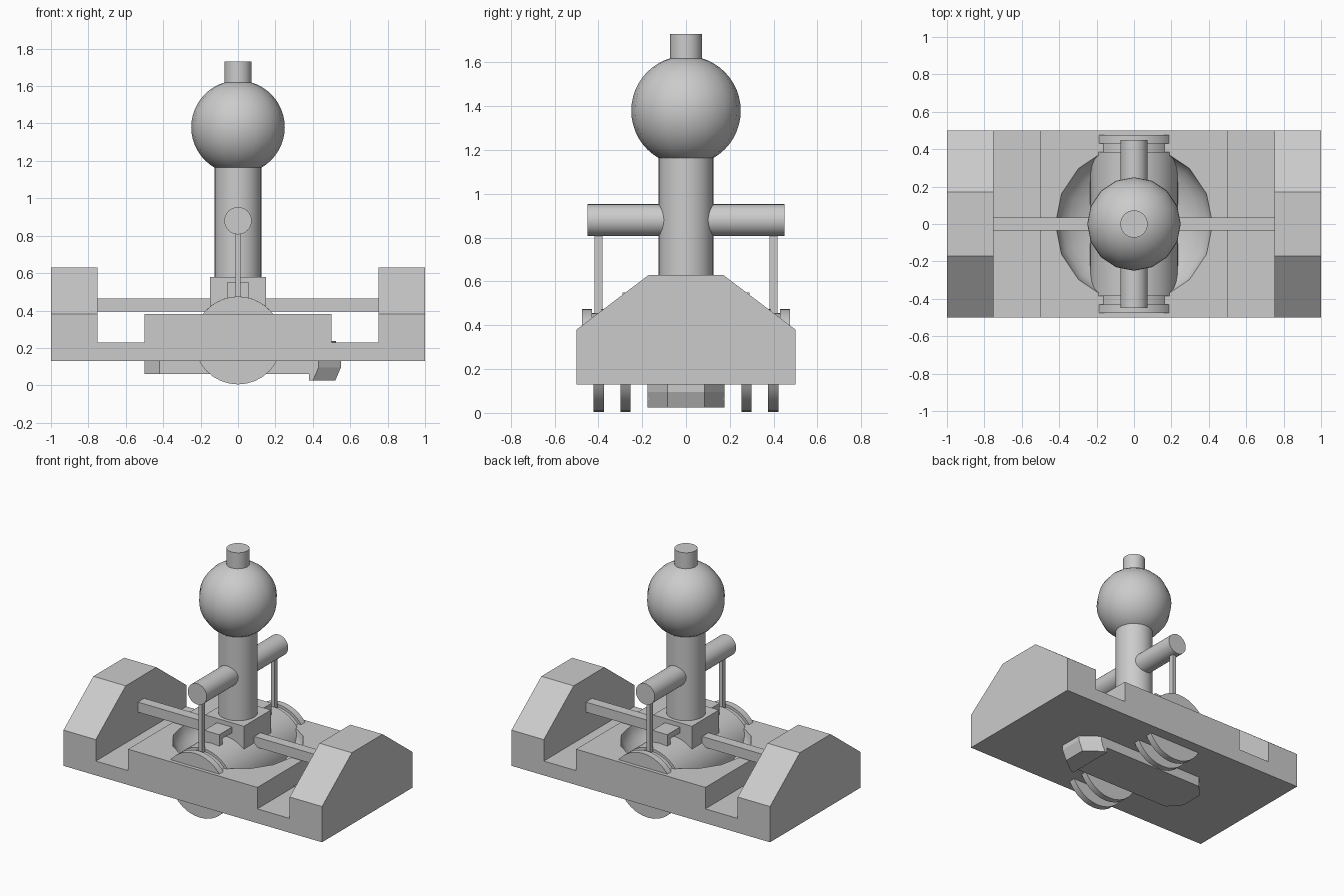
import bpy, bmesh, math
from mathutils import Matrix, Vector

cube = bpy.data.objects.get("Cube")
if cube:
    bpy.data.objects.remove(cube, do_unlink=True)

grey = bpy.data.materials.new("light_grey")
grey.use_nodes = True
grey.diffuse_color = (0.6, 0.6, 0.6, 1)
grey.node_tree.nodes["Principled BSDF"].inputs["Base Color"].default_value = (0.6, 0.6, 0.6, 1)


def finish(name, bm, smooth=False):
    bmesh.ops.recalc_face_normals(bm, faces=bm.faces[:])
    mesh = bpy.data.meshes.new(name)
    bm.to_mesh(mesh)
    bm.free()
    mesh.materials.append(grey)
    obj = bpy.data.objects.new(name, mesh)
    bpy.context.collection.objects.link(obj)
    if smooth:
        shade(obj)
    return obj


def shade(obj):
    bpy.ops.object.select_all(action="DESELECT")
    obj.select_set(True)
    bpy.context.view_layer.objects.active = obj
    bpy.ops.object.shade_smooth_by_angle(angle=math.radians(35))


def loft(name, ring_a, ring_b, smooth=False):
    """Close two matching rings of 3D points into a solid."""
    bm = bmesh.new()
    a = [bm.verts.new(p) for p in ring_a]
    b = [bm.verts.new(p) for p in ring_b]
    bm.faces.new(a)
    bm.faces.new(b)
    for i in range(len(a)):
        j = (i + 1) % len(a)
        bm.faces.new((a[i], a[j], b[j], b[i]))
    return finish(name, bm, smooth)


def box(name, x, y, z):
    plan = [(x[0], y[0]), (x[1], y[0]), (x[1], y[1]), (x[0], y[1])]
    return loft(name, [(*p, z[0]) for p in plan], [(*p, z[1]) for p in plan])


def prism_y(name, profile, y0, y1, smooth=False):
    return loft(name, [(x, y0, z) for x, z in profile], [(x, y1, z) for x, z in profile], smooth)


def cylinder(name, radius, start, end, segments=32):
    start, end = Vector(start), Vector(end)
    axis = end - start
    bm = bmesh.new()
    bmesh.ops.create_cone(bm, cap_ends=True, segments=segments, radius1=radius, radius2=radius,
                          depth=axis.length)
    turn = axis.to_track_quat("Z", "Y").to_matrix().to_4x4()
    bm.transform(Matrix.Translation((start + end) / 2) @ turn)
    return finish(name, bm, True)


def sphere(name, radius, center, u=16, v=24, flat=1.0, smooth=True):
    bm = bmesh.new()
    bmesh.ops.create_uvsphere(bm, u_segments=u, v_segments=v, radius=radius)
    bm.transform(Matrix.Translation(center) @ Matrix.Diagonal((1, 1, flat, 1)))
    return finish(name, bm, smooth)


def segment(radius, chord, sign, center=0.24, steps=12):
    """Part of a disc above (sign 1) or below (sign -1) the height chord."""
    half = math.acos((chord - center) * sign / radius)
    angles = [half * (2 * i / steps - 1) for i in range(steps + 1)]
    return [(radius * math.sin(a), center + sign * radius * math.cos(a)) for a in angles]


# Base with stepped notches
step = [(-0.75, 0.23), (-0.5, 0.23), (-0.5, 0.38)]
profile = [(-0.75, 0.13)] + step + [(-x, z) for x, z in reversed(step)] + [(0.75, 0.13)]
base = prism_y("base", profile, -0.5, 0.5)

# Round dish sunk into the base
cutter = sphere("dish_cutter", 0.42, (0, 0, 0.38), 16, 16, 0.48, False)
cutter.hide_render = True
cut = base.modifiers.new("dish", "BOOLEAN")
cut.operation = "DIFFERENCE"
cut.solver = "EXACT"
cut.object = cutter
bpy.context.view_layer.objects.active = base
bpy.ops.object.modifier_apply(modifier="dish")
bpy.data.objects.remove(cutter, do_unlink=True)
shade(base)

# Sloped end blocks
end = [(-0.5, 0.13), (-0.5, 0.38), (-0.17, 0.63), (0.17, 0.63), (0.5, 0.38), (0.5, 0.13)]
for name, s in (("left", 1), ("right", -1)):
    loft(name + "_end_block", [(s * 0.75, y, z) for y, z in end], [(s, y, z) for y, z in end])

# Cross rail, drum and column foot
box("cross_rail", (-0.75, 0.75), (-0.035, 0.035), (0.395, 0.465))
prism_y("drum", segment(0.235, 0.17, 1, steps=24), -0.385, 0.385, True)
box("column_foot", (-0.15, 0.15), (-0.15, 0.15), (0.42, 0.58))

# Column, ball and cap
cylinder("column", 0.125, (0, 0, 0.57), (0, 0, 1.18))
sphere("ball", 0.25, (0, 0, 1.38))
cylinder("cap", 0.073, (0, 0, 1.58), (0, 0, 1.73))

# Parts repeated at front and back
for side, s in (("front", -1), ("back", 1)):
    def at(a, b):
        return sorted((s * a, s * b))
    cylinder(side + "_arm", 0.073, (0, s * 0.06, 0.88), (0, s * 0.45, 0.88))
    box(side + "_rod", (-0.013, 0.013), at(0.382, 0.418), (0.42, 0.84))
    box(side + "_bracket", (-0.058, 0.058), at(0.14, 0.29), (0.51, 0.55))
    box(side + "_bracket_lip", (-0.058, 0.058), at(0.255, 0.29), (0.47, 0.515))
    prism_y(side + "_flange", segment(0.235, 0.36, 1), *at(0.43, 0.475), True)
    prism_y(side + "_neck", segment(0.216, 0.36, 1), *at(0.38, 0.435), True)
    prism_y(side + "_outer_runner", segment(0.235, 0.15, -1), *at(0.375, 0.422), True)
    prism_y(side + "_inner_runner", segment(0.235, 0.15, -1), *at(0.253, 0.298), True)

# Chamfered keel plank under the base
half = [(0.5, 0.085), (0.42, 0.175), (-0.42, 0.175), (-0.5, 0.085)]
plan = half + [(x, -y) for x, y in reversed(half)]
loft("keel_plank", [(x, y, 0.06) for x, y in plan], [(x, y, 0.14) for x, y in plan])


# Pad at one end of the plank, flaring up to its tip
def pad_ring(tip, shoulder, z):
    half_ring = [(0.38, 0.175), (shoulder, 0.175), (tip, 0.085)]
    return [(x, y, z) for x, y in half_ring] + [(x, -y, z) for x, y in reversed(half_ring)]


loft("pad_lower", pad_ring(0.52, 0.4, 0.025), pad_ring(0.55, 0.43, 0.095))
loft("pad_upper", pad_ring(0.55, 0.43, 0.095), pad_ring(0.55, 0.43, 0.14))

# Small tab in the notch above the pad
tab = [(0.49, 0.1), (0.505, 0.1), (0.525, 0.07), (0.525, -0.07), (0.505, -0.1), (0.49, -0.1)]
loft("notch_tab", [(x, y, 0.22) for x, y in tab], [(x, y, 0.236) for x, y in tab])
